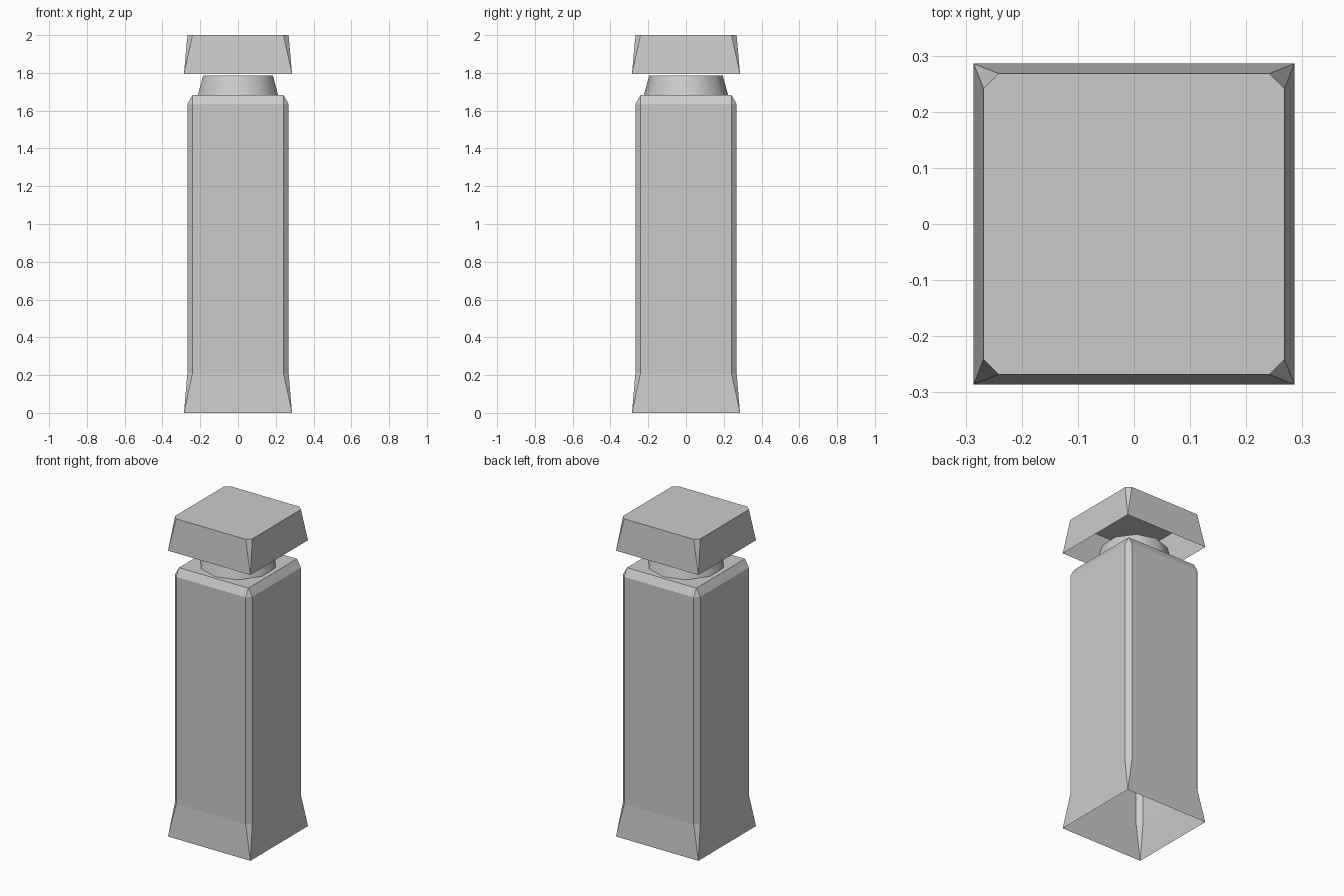
import bpy, bmesh, math

if "Cube" in bpy.data.objects:
    bpy.data.objects.remove(bpy.data.objects["Cube"])

grey = bpy.data.materials.new("stone grey")
grey.diffuse_color = (0.6, 0.6, 0.6, 1)
grey.use_nodes = True
grey.node_tree.nodes["Principled BSDF"].inputs["Base Color"].default_value = grey.diffuse_color


def ring(half, z, cut=0.0):
    """Eight points of a square with cut corners (cut=0 gives doubled corners)."""
    a, b = half, half - cut
    return [(a, -b, z), (a, b, z), (b, a, z), (-b, a, z),
            (-a, b, z), (-a, -b, z), (-b, -a, z), (b, -a, z)]


def loft(name, rings, cap_top=True, smooth=False):
    """Skin stacked rings into a shell that is open underneath."""
    bm = bmesh.new()
    loops = [[bm.verts.new(p) for p in r] for r in rings]
    n = len(loops[0])
    for low, high in zip(loops, loops[1:]):
        for i in range(n):
            j = (i + 1) % n
            bm.faces.new((low[i], low[j], high[j], high[i]))
    if cap_top:
        bm.faces.new(loops[-1])
    # doubled corners collapse, turning the corner quads into triangles
    bmesh.ops.remove_doubles(bm, verts=bm.verts, dist=0.0005)
    mesh = bpy.data.meshes.new(name)
    bm.to_mesh(mesh)
    bm.free()
    mesh.materials.append(grey)
    for p in mesh.polygons:
        p.use_smooth = smooth
    obj = bpy.data.objects.new(name, mesh)
    bpy.context.collection.objects.link(obj)
    return obj


def circle(radius, z, sides=10):
    # first point lies on the y axis
    return [(-radius * math.sin(math.tau * i / sides),
             radius * math.cos(math.tau * i / sides), z) for i in range(sides)]


# Post: flared foot, chamfered shaft, bevelled shoulder
loft("post_body", [ring(0.286, 0), ring(0.268, 0.21, 0.027),
                   ring(0.268, 1.635, 0.027), ring(0.241, 1.683)])

# Tapered round neck
loft("neck", [circle(0.223, 1.683), circle(0.194, 1.787)],
     cap_top=False, smooth=True)

# Floating cap, narrowing upwards
loft("cap", [ring(0.286, 1.795), ring(0.268, 2.0, 0.027)])
